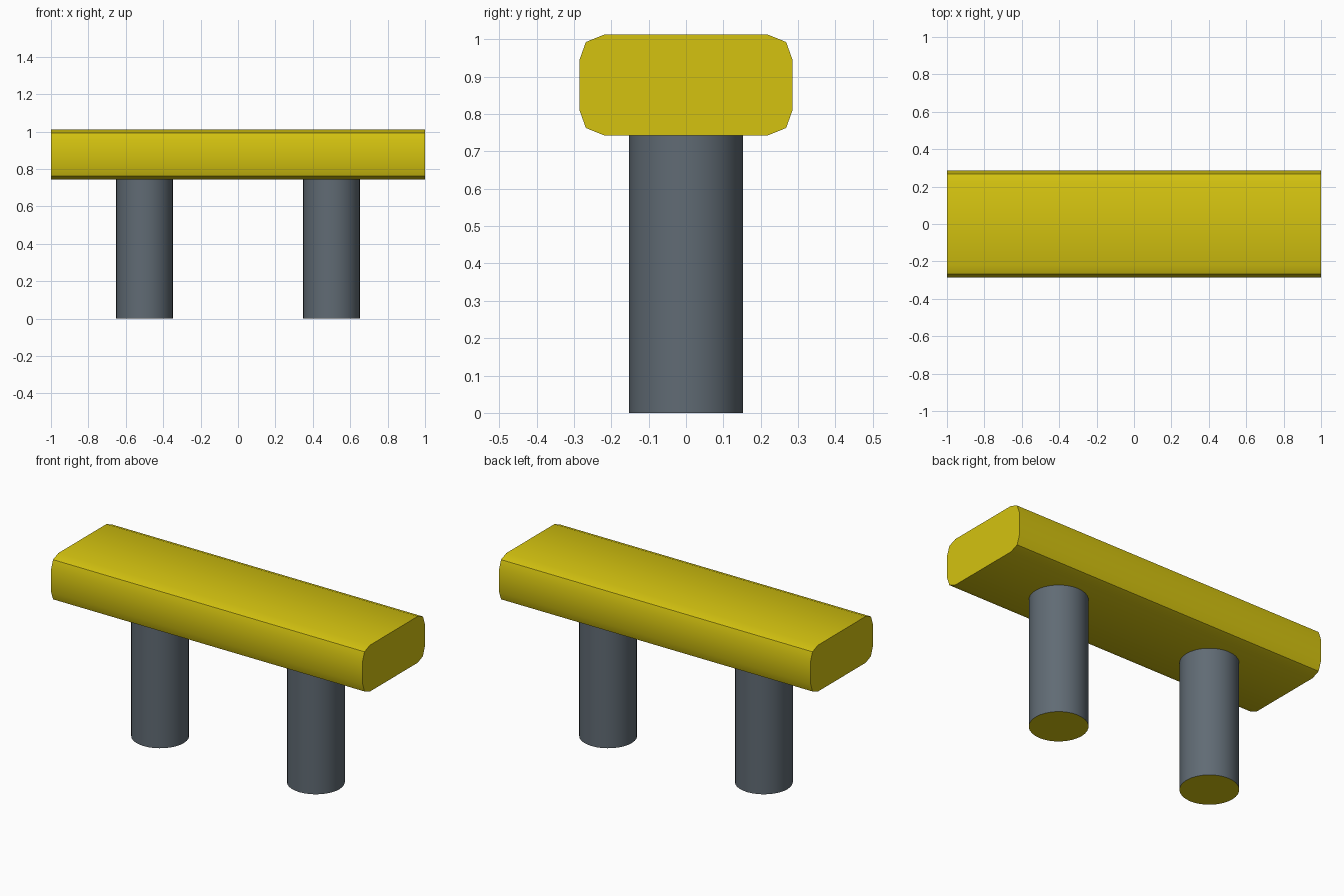
import bpy, bmesh, math

if "Cube" in bpy.data.objects:
    bpy.data.objects.remove(bpy.data.objects["Cube"])


def material(name, color):
    m = bpy.data.materials.new(name)
    m.diffuse_color = (*color, 1)
    m.use_nodes = True
    m.node_tree.nodes["Principled BSDF"].inputs["Base Color"].default_value = m.diffuse_color
    return m


yellow = material("yellow", (0.66, 0.545, 0.005))
grey = material("slate grey", (0.118, 0.147, 0.175))


def finish(bm, name, mats):
    bmesh.ops.recalc_face_normals(bm, faces=bm.faces)
    mesh = bpy.data.meshes.new(name)
    bm.to_mesh(mesh)
    bm.free()
    ob = bpy.data.objects.new(name, mesh)
    bpy.context.collection.objects.link(ob)
    for m in mats:
        mesh.materials.append(m)
    bpy.ops.object.select_all(action='DESELECT')
    ob.select_set(True)
    bpy.context.view_layer.objects.active = ob
    bpy.ops.object.shade_smooth_by_angle(angle=math.radians(30))
    return ob


# Bar: rounded rectangular cross-section extruded along x
corner = [(0.285, 0.0675), (0.268, 0.115), (0.22, 0.1345)]
mid_z = 0.8775
profile = (corner + [(-y, z) for y, z in reversed(corner)]
           + [(-y, -z) for y, z in corner] + [(y, -z) for y, z in reversed(corner)])
bm = bmesh.new()
end = bm.faces.new([bm.verts.new((-1, y, mid_z + z)) for y, z in profile])
out = bmesh.ops.extrude_face_region(bm, geom=[end], use_keep_orig=True)
bmesh.ops.translate(bm, vec=(2, 0, 0),
                    verts=[v for v in out["geom"] if isinstance(v, bmesh.types.BMVert)])
finish(bm, "bar", [yellow])

# Legs: grey cylinders with yellow end caps
height = 0.745
for side, x in (("left", -0.5), ("right", 0.5)):
    bm = bmesh.new()
    bmesh.ops.create_cone(bm, cap_ends=True, segments=32, radius1=0.152,
                          radius2=0.152, depth=height)
    bmesh.ops.translate(bm, vec=(x, 0, height / 2), verts=bm.verts)
    bm.normal_update()
    for f in bm.faces:
        f.material_index = 1 if abs(f.normal.z) > 0.5 else 0
    finish(bm, side + "_leg", [grey, yellow])
